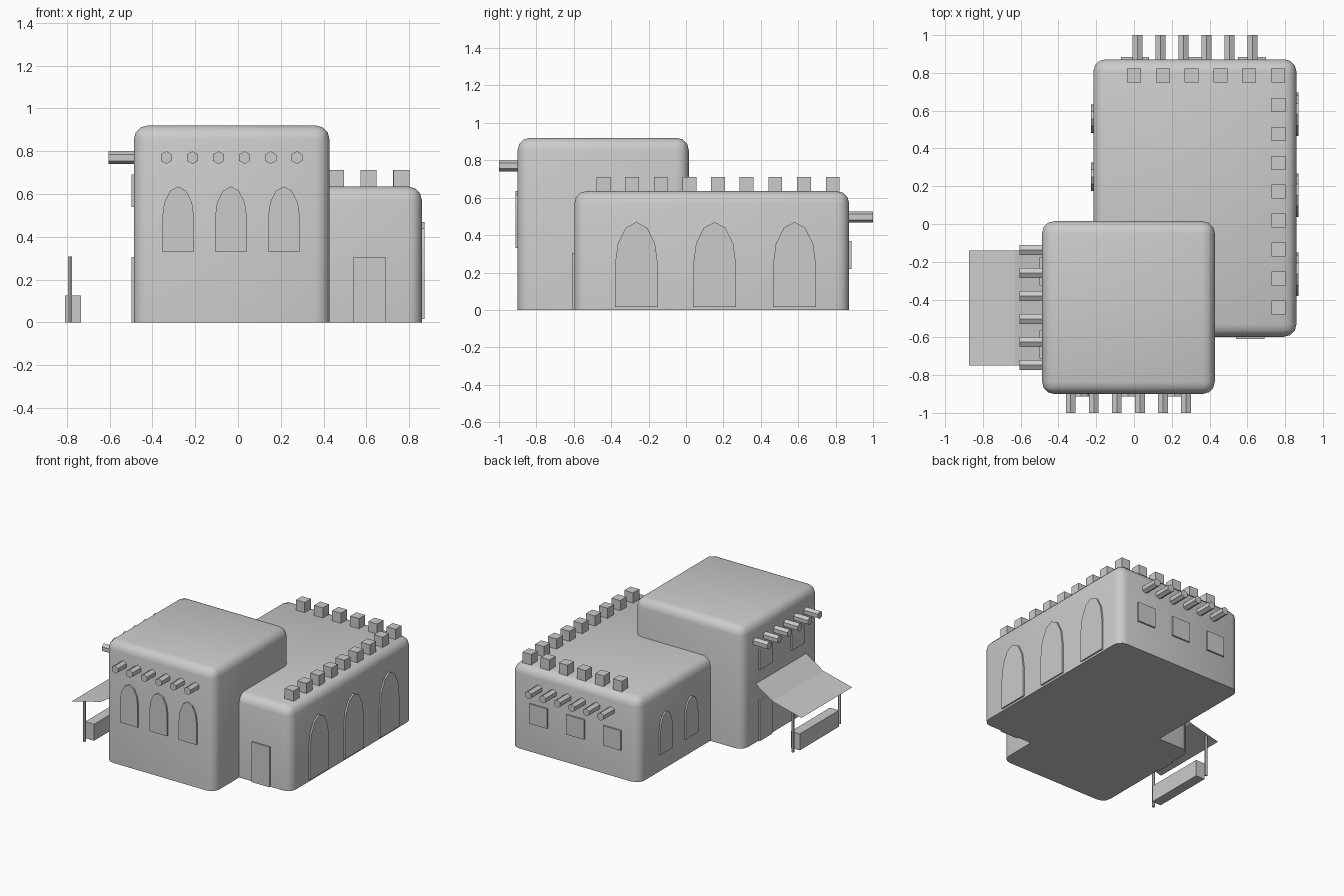
import bpy, bmesh, math
from mathutils import Matrix, Vector

if "Cube" in bpy.data.objects:
    bpy.data.objects.remove(bpy.data.objects["Cube"])


def finish(name, bm):
    bmesh.ops.recalc_face_normals(bm, faces=bm.faces[:])
    me = bpy.data.meshes.new(name)
    bm.to_mesh(me)
    bm.free()
    ob = bpy.data.objects.new(name, me)
    bpy.context.collection.objects.link(ob)
    return ob


def box_mesh(lo, hi):
    bm = bmesh.new()
    lo, hi = Vector(lo), Vector(hi)
    bmesh.ops.create_cube(bm, size=1, matrix=Matrix.Translation((lo + hi) / 2)
                          @ Matrix.Diagonal((*(hi - lo), 1)))
    return bm


def box(name, lo, hi):
    return finish(name, box_mesh(lo, hi))


def adobe_block(name, lo, hi):
    """Rounded block whose bottom rim stays sharp on the ground."""
    bm = box_mesh(lo, hi)
    edges = [e for e in bm.edges if max(v.co.z for v in e.verts) > 0.01]
    bmesh.ops.bevel(bm, geom=edges, offset=0.065, segments=3, profile=0.5,
                    affect='EDGES', clamp_overlap=True)
    ob = finish(name, bm)
    bpy.context.view_layer.objects.active = ob
    ob.select_set(True)
    bpy.ops.object.shade_smooth_by_angle(angle=math.radians(50))
    ob.select_set(False)


def rod(name, p, q, r, sides=6):
    """Cylinder between two points; horizontal rods get a ridge on top."""
    p, q = Vector(p), Vector(q)
    d = (q - p).normalized()
    up = Vector((0, 0, 1)) if abs(d.z) < 0.5 else Vector((0, 1, 0))
    side = up.cross(d)
    bm = bmesh.new()
    rings = []
    for c in (p, q):
        rings.append([bm.verts.new(c + r * (math.cos(a) * up + math.sin(a) * side))
                      for a in (i * math.tau / sides for i in range(sides))])
    for i in range(sides):
        j = (i + 1) % sides
        bm.faces.new((rings[0][i], rings[0][j], rings[1][j], rings[1][i]))
    for ring in rings:
        bm.faces.new(ring)
    return finish(name, bm)


def panel(name, x, y, z, w, h, yaw, arched=False):
    """Thin slab on a wall; yaw 0 faces the front, z is the sill height."""
    a = w / 2
    pts = [(-a, 0), (a, 0)]
    if arched:
        pts += [(a * math.cos(t), h - w + w * math.sin(t))
                for t in (i * math.pi / 6 for i in range(7))]
    else:
        pts += [(a, h), (-a, h)]
    bm = bmesh.new()
    face = bm.faces.new([bm.verts.new((px, -0.012, pz)) for px, pz in pts])
    ext = bmesh.ops.extrude_face_region(bm, geom=[face], use_keep_orig=True)
    bmesh.ops.translate(bm, vec=(0, 0.03, 0),
                        verts=[g for g in ext['geom'] if isinstance(g, bmesh.types.BMVert)])
    bm.transform(Matrix.Translation((x, y, z)) @ Matrix.Rotation(math.radians(yaw), 4, 'Z'))
    finish(name, bm)


# Main volumes
adobe_block("tower", (-0.487, -0.9, 0), (0.428, 0.015, 0.92))
adobe_block("wing", (-0.215, -0.597, 0), (0.86, 0.872, 0.635))

# Parapet blocks along the back and right of the wing roof
spots = [(i * 0.1525, 0.785) for i in range(6)]
spots += [(0.765, 0.63 - i * 0.153) for i in range(8)]
for x, y in spots:
    s = 0.037
    box("parapet_block", (x - s, y - s, 0.62), (x + s, y + s, 0.712))

# Projecting roof beams
for i in range(6):
    t = i * 0.122
    rod("front_beam", (-0.335 + t, -1.0, 0.77), (-0.335 + t, -0.85, 0.77), 0.03)
    rod("left_beam", (-0.605, -0.137 - t, 0.77), (-0.44, -0.137 - t, 0.77), 0.03)
    rod("back_beam", (0.018 + t, 0.82, 0.497), (0.018 + t, 1.0, 0.497), 0.03)

# Arched openings
for x in (-0.28, -0.033, 0.215):
    panel("front_arch_window", x, -0.9, 0.33, 0.15, 0.305, 0, True)
for y in (-0.265, 0.153, 0.58):
    panel("right_arch", 0.86, y, 0.015, 0.23, 0.455, 90, True)
for y in (0.25, 0.557):
    panel("left_arch_window", -0.215, y, 0.13, 0.15, 0.305, -90, True)

# Square windows and doors
for x in (0.005, 0.315, 0.625):
    panel("back_window", x, 0.872, 0.218, 0.15, 0.15, 180)
for y in (-0.25, -0.637):
    panel("left_window", -0.487, y, 0.54, 0.15, 0.15, -90)
panel("front_door", 0.615, -0.597, 0, 0.15, 0.305, 0)
panel("left_door", -0.487, -0.25, 0, 0.15, 0.305, -90)

# Cloth awning, a single bent sheet
bm = bmesh.new()
rows = [[bm.verts.new((x, y, z)) for y in (-0.14, -0.75)]
        for x, z in ((-0.48, 0.45), (-0.63, 0.35), (-0.873, 0.29))]
for a, b in zip(rows, rows[1:]):
    bm.faces.new((a[0], b[0], b[1], a[1]))
finish("awning", bm)

# Awning posts and market counter
for y in (-0.165, -0.725):
    rod("awning_post", (-0.785, y, 0), (-0.785, y, 0.308), 0.011)
box("counter", (-0.81, -0.68, 0), (-0.735, -0.21, 0.125))
